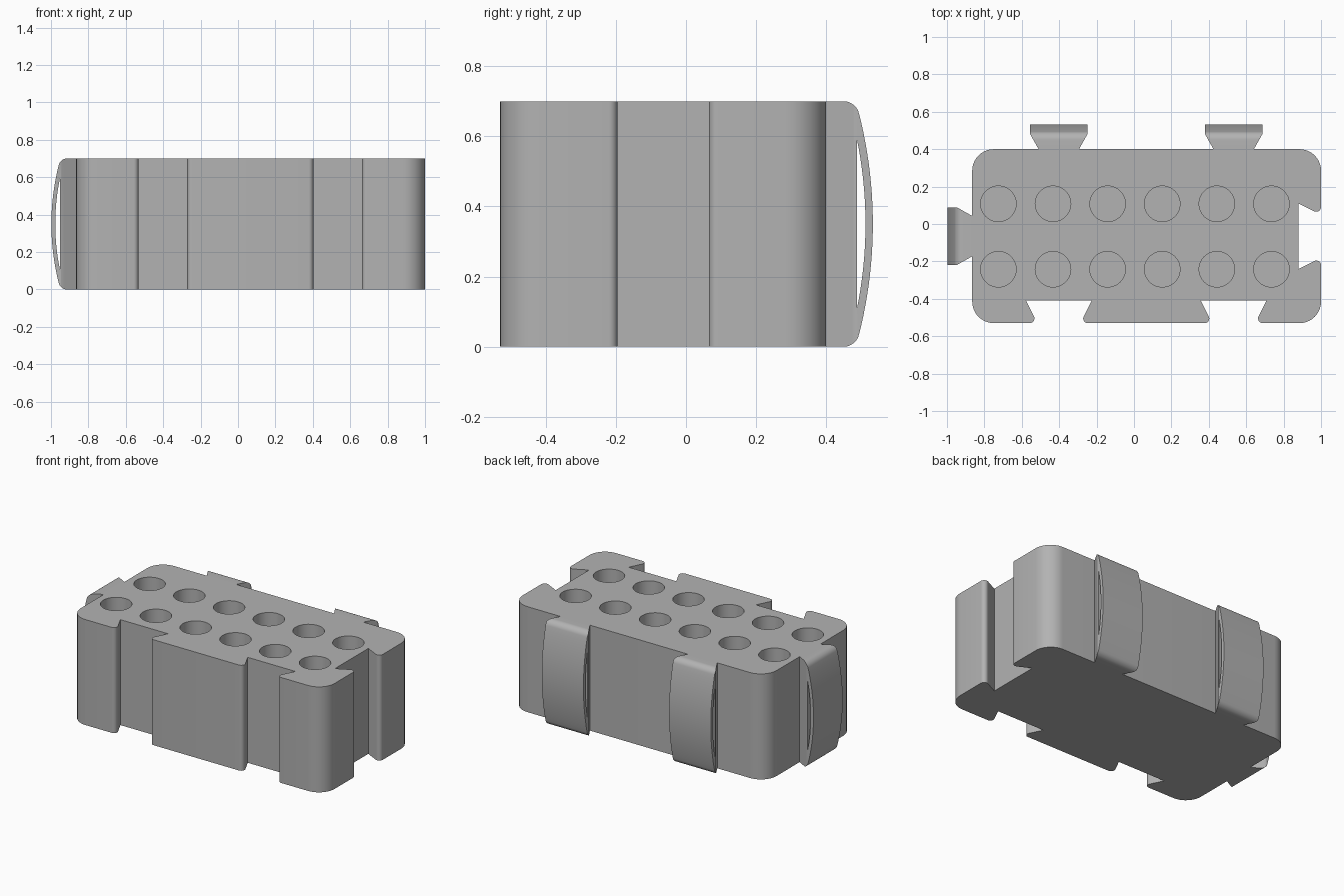
import bpy, bmesh, math
from mathutils import Vector

HEIGHT = 0.7
SIDE_Y = -0.065          # centre of the joints on the short sides
LONG_X = (-0.402, 0.533)  # centres of the joints on the long sides

if "Cube" in bpy.data.objects:
    bpy.data.objects.remove(bpy.data.objects["Cube"], do_unlink=True)

grey = bpy.data.materials.new("plain grey")
grey.use_nodes = True
colour = (0.45, 0.45, 0.45, 1)
grey.diffuse_color = colour
for node in grey.node_tree.nodes:
    if node.type == 'BSDF_PRINCIPLED':
        node.inputs["Base Color"].default_value = colour
        node.inputs["Roughness"].default_value = 0.6


def rounded(corners, steps=10):
    """Outline from (x, y, radius) corners, with each radius filleted."""
    points = []
    for i, (x, y, r) in enumerate(corners):
        p = Vector((x, y))
        if r == 0:
            points.append(p)
            continue
        a = (Vector(corners[i - 1][:2]) - p).normalized()
        b = (Vector(corners[(i + 1) % len(corners)][:2]) - p).normalized()
        half = a.angle(b) / 2
        centre = p + (a + b).normalized() * (r / math.sin(half))
        start = p + a * (r / math.tan(half)) - centre
        end = p + b * (r / math.tan(half)) - centre
        sweep = math.pi - 2 * half
        for k in range(steps + 1):
            t = k / steps
            points.append(centre + (start * math.sin((1 - t) * sweep)
                                    + end * math.sin(t * sweep)) / math.sin(sweep))
    return points


def new_object(name, bm):
    bmesh.ops.recalc_face_normals(bm, faces=bm.faces)
    mesh = bpy.data.meshes.new(name)
    bm.to_mesh(mesh)
    bm.free()
    obj = bpy.data.objects.new(name, mesh)
    bpy.context.collection.objects.link(obj)
    return obj


def prism(name, outline, lo, hi, along_x=False):
    """Extrude an outline along z, or a (y, z) outline along x."""
    bm = bmesh.new()
    rings = [[bm.verts.new((d, p[0], p[1]) if along_x else (p[0], p[1], d))
              for p in outline] for d in (lo, hi)]
    n = len(outline)
    bm.faces.new(rings[0])
    bm.faces.new(rings[1])
    for i in range(n):
        j = (i + 1) % n
        bm.faces.new((rings[0][i], rings[0][j], rings[1][j], rings[1][i]))
    return new_object(name, bm)


def combine(obj, other, operation):
    """Apply a boolean and discard the helper."""
    mod = obj.modifiers.new("cut", 'BOOLEAN')
    mod.object, mod.operation, mod.solver = other, operation, 'EXACT'
    graph = bpy.context.evaluated_depsgraph_get()
    mesh = bpy.data.meshes.new_from_object(obj.evaluated_get(graph))
    obj.modifiers.clear()
    obj.data = mesh
    bpy.data.objects.remove(other, do_unlink=True)


def finish(obj):
    obj.data.materials.clear()
    obj.data.materials.append(grey)
    bpy.ops.object.select_all(action='DESELECT')
    obj.select_set(True)
    bpy.context.view_layer.objects.active = obj
    bpy.ops.object.shade_smooth_by_angle(angle=math.radians(30))


# Block outline with dovetail sockets on the front and left
def socket(place):
    return [place(-0.115, 0) + (0.025,), place(-0.175, 0.12) + (0,),
            place(0.175, 0.12) + (0,), place(0.115, 0) + (0.025,)]


left, right, front, back, r = -0.865, 1.0, -0.53, 0.4, 0.115
corners = [(left, front, r)]
for c in LONG_X:
    corners += socket(lambda v, d: (c + v, front + d))
corners += [(right, front, r)]
corners += socket(lambda v, d: (right - d, SIDE_Y + v))
corners += [(right, back, r), (left, back, r)]
block = prism("block", rounded(corners), 0, HEIGHT)

# Two rows of blind round holes in the top
bm = bmesh.new()
for row in (0.108, -0.242):
    for i in range(6):
        hole = bmesh.ops.create_cone(bm, cap_ends=True, segments=48, radius1=0.095,
                                     radius2=0.095, depth=0.7)
        bmesh.ops.translate(bm, verts=hole["verts"],
                            vec=(-0.725 + 0.292 * i, row, 0.45))
combine(block, new_object("hole_cutters", bm), 'DIFFERENCE')
finish(block)


# Dovetail tab with a bowed outer face and a spring slot behind it
def bow(z, peak, sag, half):
    return peak - sag * ((z - HEIGHT / 2) / half) ** 2


def bow_points(z0, z1, peak, sag, half, steps=20):
    zs = [z0 + (z1 - z0) * k / steps for k in range(steps + 1)]
    return [(bow(z, peak, sag, half), z, 0) for z in zs]


tab = prism("back_right_tab", [(-0.108, 0), (0.108, 0), (0.153, 0.08), (0.153, 0.2),
                               (-0.153, 0.2), (-0.153, 0.08)], -0.1, HEIGHT + 0.1)
edge = bow(0, 0.133, 0.038, 0.31)
side = [(-0.1, 0, 0), (edge, 0, 0.045)]
side += bow_points(0.06, HEIGHT - 0.06, 0.133, 0.038, 0.31)
side += [(edge, HEIGHT, 0.045), (-0.1, HEIGHT, 0)]
combine(tab, prism("bow_helper", rounded(side), -0.3, 0.3, True), 'INTERSECT')
slot = rounded(bow_points(0.11, 0.59, 0.112, 0.024, 0.24))
combine(tab, prism("slot_cutter", slot, -0.3, 0.3, True), 'DIFFERENCE')
finish(tab)

# Two tabs on the back, one on the right
tab.location = (LONG_X[0], back, 0)
for name, spot, turn in (("back_left_tab", (LONG_X[1], back, 0), 0),
                         ("right_tab", (left, SIDE_Y, 0), math.pi / 2)):
    twin = bpy.data.objects.new(name, tab.data)
    twin.location, twin.rotation_euler.z = spot, turn
    bpy.context.collection.objects.link(twin)
